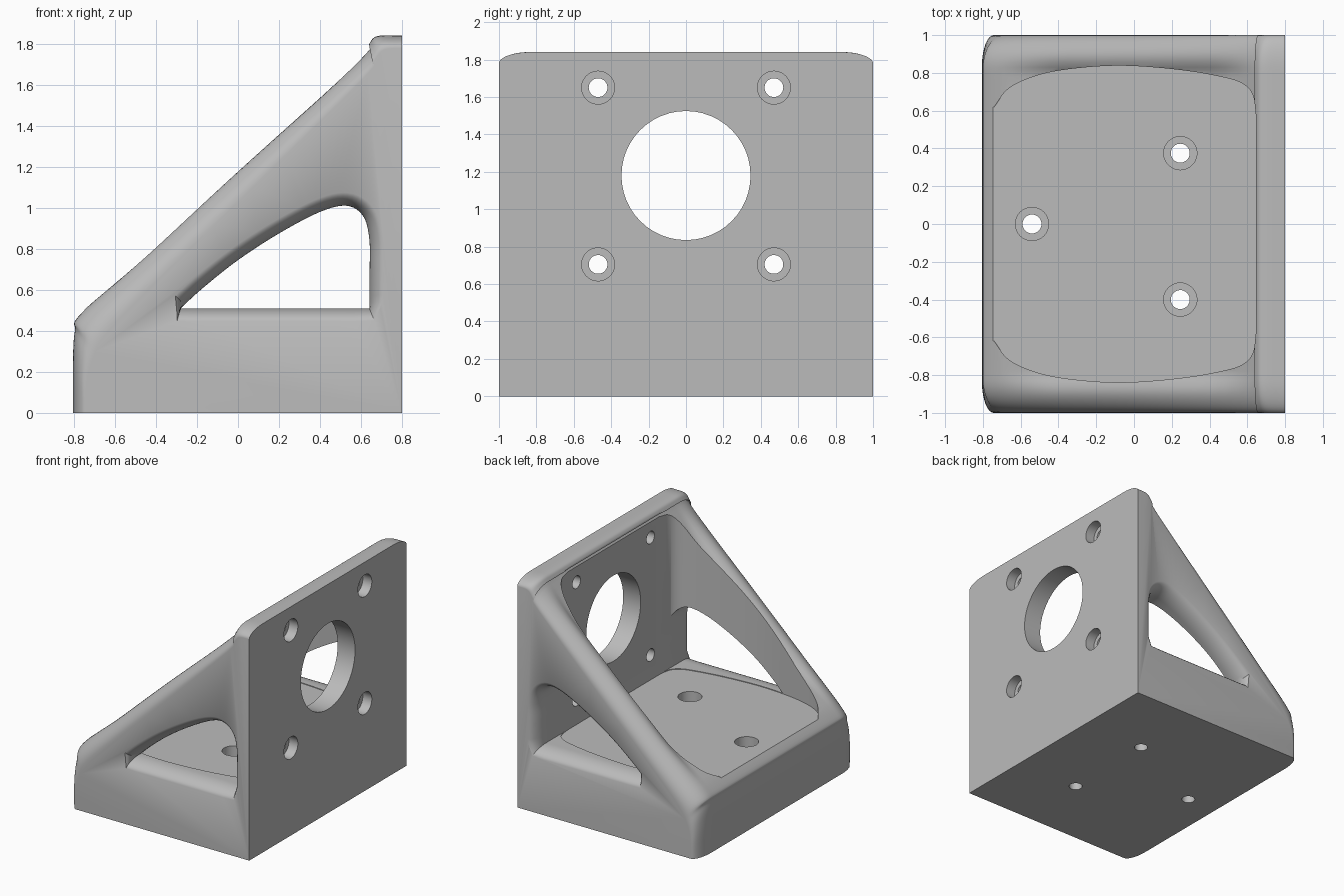
import bpy, bmesh, math
from mathutils import Vector

if "Cube" in bpy.data.objects:
    bpy.data.objects.remove(bpy.data.objects["Cube"])

grey = bpy.data.materials.new("light grey")
grey.use_nodes = True
colour = (0.5, 0.5, 0.5, 1)
grey.diffuse_color = colour
grey.node_tree.nodes["Principled BSDF"].inputs["Base Color"].default_value = colour


def spline(points, steps=8):
    """Smooth open curve through the points."""
    p = [Vector(q) for q in points]
    p = [p[0] * 2 - p[1]] + p + [p[-1] * 2 - p[-2]]
    out = []
    for a, b, c, d in zip(p, p[1:], p[2:], p[3:]):
        for i in range(steps):
            t = i / steps
            out.append(0.5 * (2 * b + (c - a) * t + (2 * a - 5 * b + 4 * c - d) * t * t
                              + (3 * b - a - 3 * c + d) * t ** 3))
    return out + [p[-2]]


def loft(name, rings):
    """Closed solid through a list of equal rings."""
    bm = bmesh.new()
    loops = [[bm.verts.new(v) for v in ring] for ring in rings]
    n = len(loops[0])
    for a, b in zip(loops, loops[1:]):
        for i in range(n):
            j = (i + 1) % n
            bm.faces.new((a[i], a[j], b[j], b[i]))
    bm.faces.new(loops[0])
    bm.faces.new(loops[-1])
    bmesh.ops.recalc_face_normals(bm, faces=bm.faces)
    mesh = bpy.data.meshes.new(name)
    bm.to_mesh(mesh)
    bm.free()
    mesh.materials.append(grey)
    ob = bpy.data.objects.new(name, mesh)
    bpy.context.collection.objects.link(ob)
    return ob


def rod(name, centre, axis, radius, start, end):
    """Cylinder along x or z, used for drilling."""
    a, b = centre
    rings = []
    for s in (start, end):
        ring = []
        for k in range(48):
            u = a + radius * math.cos(math.tau * k / 48)
            v = b + radius * math.sin(math.tau * k / 48)
            ring.append((s, u, v) if axis == "x" else (u, v, s))
        rings.append(ring)
    return loft(name, rings)


def clamp(v):
    return max(0.0, min(1.0, v))


# Bracket body: side profile swept across, rounded towards both sides
middle = spline([(-.805, 0), (-.805, .25), (-.795, .4), (-.76, .49), (-.4, .82),
                 (0, 1.19), (.6, 1.73), (.64, 1.8), (.68, 1.837), (.8, 1.84)])
side = spline([(-.74, 0), (-.74, .15), (-.71, .27), (-.63, .4), (-.4, .64),
               (0, 1.03), (.6, 1.62), (.66, 1.71), (.71, 1.77), (.8, 1.78)])


def body_ring(y):
    roll = clamp((abs(y) - .83) / .17)
    blend = 1 - math.sqrt(1 - roll * roll)
    drop = .06 * clamp((.92 - abs(y)) / .12) ** 2
    ring = []
    for m, s in zip(middle, side):
        p = m.lerp(s, blend)
        weight = clamp((p.x + .72) / .3) * clamp((.64 - p.x) / .2)
        ring.append((p.x, y, p.y - drop * weight))
    return ring + [(.8, y, 0)]


half = [0, .4, .78, .81] + [.83 + .17 * math.sin(math.pi / 2 * k / 10) for k in range(11)]
body = loft("bracket_body", [body_ring(y) for y in [-h for h in half[:0:-1]] + half])

cutters = []

# Open cavity above the floor, with bowed side walls
wall = spline([(-.74, .62), (-.66, .72), (-.5, .79), (-.3, .825), (-.05, .838), (.25, .815),
               (.48, .775), (.58, .74), (.63, .68), (.645, .58)])
plan = [Vector((-1, .62))] + wall
plan += [Vector((p.x, -p.y)) for p in reversed(plan)]
cutters.append(loft("cavity_cutter", [[(p.x, p.y, z) for p in plan] for z in (.505, 2.2)]))

# Side windows that flare outwards
arch = spline([(.64, .51), (.642, .7), (.64, .85), (.61, .96), (.53, 1.01), (.4, .98),
               (.2, .875), (0, .745), (-.17, .61), (-.28, .51)], 6)
arch += [Vector((-.28 + .92 * k / 12, .51)) for k in range(1, 12)]


def grown(offset):
    """Arch moved outwards along its normals."""
    out = []
    for i, p in enumerate(arch):
        t = arch[(i + 1) % len(arch)] - arch[i - 1]
        out.append(p + Vector((t.y, -t.x)).normalized() * offset)
    return out


for s in (-1, 1):
    rings = [[(p.x, s * .55, p.y) for p in arch]]
    for k in range(11):
        f = k / 10
        flare = .085 * (1 - math.sqrt(1 - f * f * .98))
        rings.append([(p.x, s * (.86 + .145 * f), p.y) for p in grown(flare)])
    cutters.append(loft("window_cutter", rings))

# Round opening and counterbored holes in the upright plate
cutters.append(rod("opening_cutter", (0, 1.18), "x", .345, .5, 1))
for y in (-.47, .47):
    for z in (.705, 1.65):
        cutters.append(rod("plate_hole", (y, z), "x", .05, .5, 1))
        cutters.append(rod("plate_counterbore", (y, z), "x", .088, .72, 1))

# Counterbored holes in the base
for centre in ((.245, .375), (.245, -.4), (-.54, 0)):
    cutters.append(rod("base_hole", centre, "z", .05, -.2, .8))
    cutters.append(rod("base_counterbore", centre, "z", .088, .25, .8))

# Cut everything out of the body
bpy.context.view_layer.objects.active = body
for c in cutters:
    mod = body.modifiers.new("cut", "BOOLEAN")
    mod.operation = "DIFFERENCE"
    mod.solver = "EXACT"
    mod.object = c
    bpy.ops.object.modifier_apply(modifier=mod.name)
    bpy.data.objects.remove(c)

for ob in bpy.context.selected_objects:
    ob.select_set(False)
body.select_set(True)
bpy.ops.object.shade_smooth_by_angle(angle=math.radians(32))
